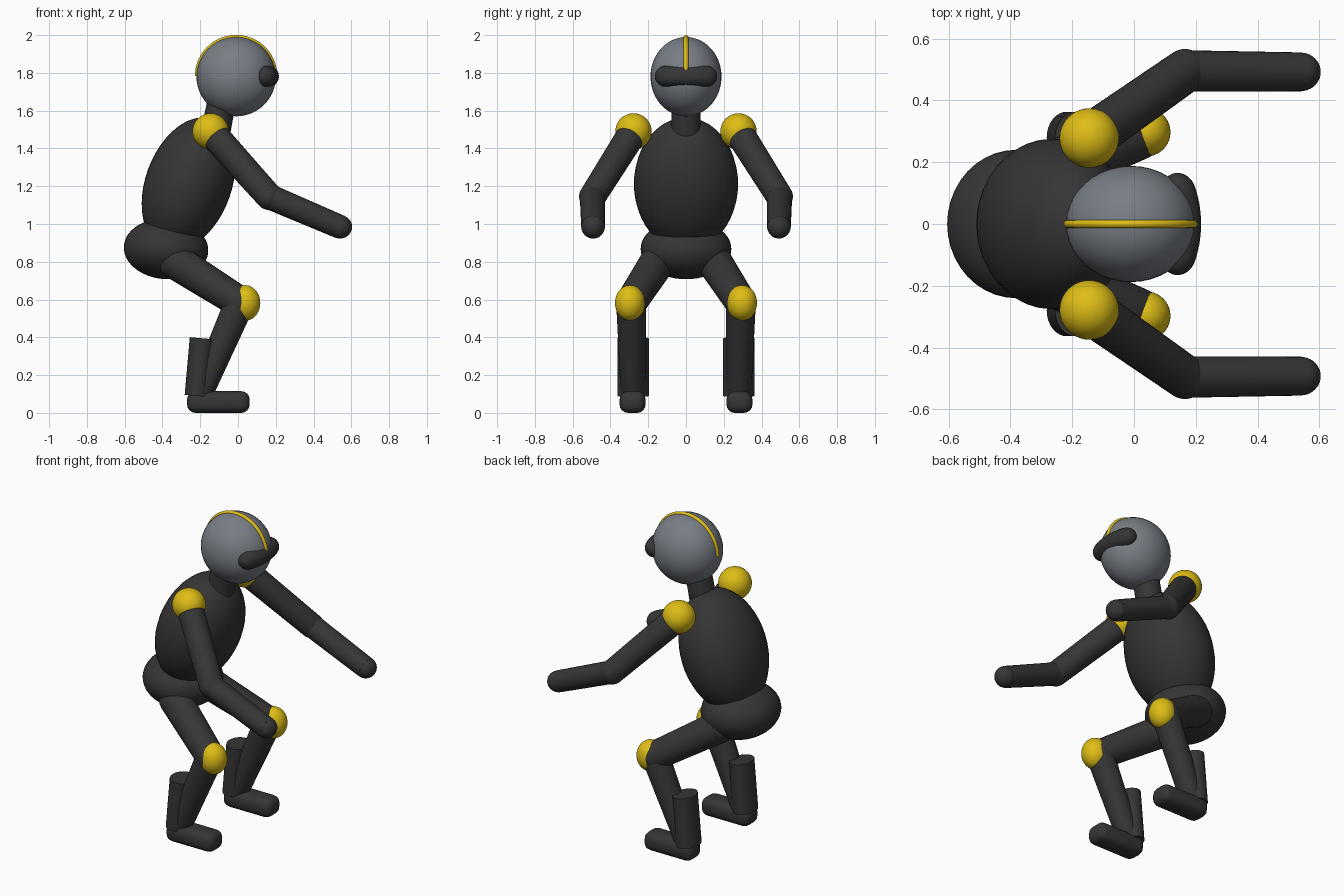
import bpy, bmesh, math
from mathutils import Vector, Matrix

if "Cube" in bpy.data.objects:
    bpy.data.objects.remove(bpy.data.objects["Cube"])


def material(name, color):
    m = bpy.data.materials.new(name)
    m.diffuse_color = (*color, 1)
    m.use_nodes = True
    m.node_tree.nodes["Principled BSDF"].inputs["Base Color"].default_value = m.diffuse_color
    return m


DARK = material("charcoal", (0.036, 0.036, 0.036))
GREY = material("helmet grey", (0.19, 0.21, 0.24))
YELLOW = material("safety yellow", (0.73, 0.51, 0.008))


def finish(bm, name, mat, smooth=True):
    bmesh.ops.recalc_face_normals(bm, faces=bm.faces)
    for f in bm.faces:
        f.smooth = smooth
    me = bpy.data.meshes.new(name)
    bm.to_mesh(me)
    bm.free()
    me.materials.append(mat)
    ob = bpy.data.objects.new(name, me)
    bpy.context.collection.objects.link(ob)
    bpy.ops.object.select_all(action='DESELECT')
    ob.select_set(True)
    bpy.context.view_layer.objects.active = ob
    bpy.ops.object.shade_smooth_by_angle(angle=math.radians(40))
    return ob


def ellipsoid(name, center, radii, mat, tilt=0):
    """Ellipsoid leaned forward (towards +x) by tilt degrees."""
    bm = bmesh.new()
    bmesh.ops.create_uvsphere(bm, u_segments=40, v_segments=24, radius=1)
    m = (Matrix.Translation(center) @ Matrix.Rotation(math.radians(tilt), 4, 'Y')
         @ Matrix.Diagonal((*radii, 1)))
    bm.transform(m)
    return finish(bm, name, mat)


def limb(name, a, b, r1, r2, mat, flatten=1.0):
    """Tapered cylinder from a to b; flatten squeezes it along x."""
    a, b = Vector(a), Vector(b)
    d = b - a
    bm = bmesh.new()
    bmesh.ops.create_cone(bm, cap_ends=True, segments=32, radius1=r1, radius2=r2, depth=d.length)
    rot = Vector((0, 0, 1)).rotation_difference(d).to_matrix().to_4x4()
    bm.transform(Matrix.Translation((a + b) / 2) @ rot @ Matrix.Diagonal((flatten, 1, 1, 1)))
    return finish(bm, name, mat)


def tube(name, points, radii, normal, mat, sides=20):
    """Round tube along a flat path whose plane has the given normal."""
    bm = bmesh.new()
    n = Vector(normal)
    pts = [Vector(p) for p in points]
    rings = []
    for i, p in enumerate(pts):
        t = (pts[min(i + 1, len(pts) - 1)] - pts[max(i - 1, 0)]).normalized()
        side = t.cross(n)
        rings.append([bm.verts.new(p + radii[i] * (math.cos(k * math.tau / sides) * n
                                                   + math.sin(k * math.tau / sides) * side))
                      for k in range(sides)])
    for r, s in zip(rings, rings[1:]):
        for k in range(sides):
            j = (k + 1) % sides
            bm.faces.new((r[k], r[j], s[j], s[k]))
    bm.faces.new(rings[0])
    bm.faces.new(rings[-1])
    return finish(bm, name, mat)


def rounded_box(name, lo, hi, bevel, mat):
    lo, hi = Vector(lo), Vector(hi)
    bm = bmesh.new()
    bmesh.ops.create_cube(bm, size=1)
    bm.transform(Matrix.Translation((lo + hi) / 2) @ Matrix.Diagonal((*(hi - lo), 1)))
    bmesh.ops.bevel(bm, geom=bm.edges[:], offset=bevel, segments=4, profile=0.5, affect='EDGES')
    return finish(bm, name, mat)


# Trunk
ellipsoid("torso", (-0.262, 0, 1.212), (0.228, 0.276, 0.365), DARK, 20)
ellipsoid("pelvis", (-0.381, 0, 0.868), (0.224, 0.24, 0.16), DARK, 4)
limb("neck", (-0.12, 0, 1.48), (-0.08, 0, 1.68), 0.078, 0.075, DARK)

# Helmet with crest and visor
ellipsoid("helmet", (-0.01, 0, 1.78), (0.21, 0.188, 0.21), GREY)
crest = [(-0.01 + 0.205 * math.cos(math.pi * i / 40), 0, 1.783 + 0.205 * math.sin(math.pi * i / 40))
         for i in range(41)]
tube("helmet_crest", crest, [0.013] * 41, (0, 1, 0), YELLOW, 12)

VR = 0.057  # visor thickness radius
visor, visor_r = [], []
for i in range(33):
    y = -0.16 * math.cos(math.pi * i / 32)
    over = min(max(abs(y) - (0.16 - VR), 0), VR * 0.995)
    visor.append((0.16 - 1.6 * y * y, y, 1.782))
    visor_r.append(math.sqrt(VR * VR - over * over))
tube("visor", visor, visor_r, (0, 0, 1), DARK)

# Arms and legs on both sides
for side, s in (("left", 1), ("right", -1)):
    shoulder, elbow, hand = (-0.145, s * 0.278, 1.49), (0.165, s * 0.495, 1.145), (0.54, s * 0.492, 0.985)
    ellipsoid(side + "_shoulder_pad", shoulder, (0.096, 0.096, 0.096), YELLOW)
    limb(side + "_upper_arm", shoulder, elbow, 0.077, 0.071, DARK)
    ellipsoid(side + "_elbow", elbow, (0.071, 0.071, 0.071), DARK)
    limb(side + "_forearm", elbow, hand, 0.067, 0.063, DARK)
    ellipsoid(side + "_hand", hand, (0.064, 0.062, 0.062), DARK)

    hip, knee, ankle = (-0.33, s * 0.15, 0.80), (0.01, s * 0.29, 0.585), (-0.195, s * 0.28, 0.11)
    ellipsoid(side + "_hip", hip, (0.093, 0.093, 0.093), DARK)
    limb(side + "_thigh", hip, knee, 0.094, 0.084, DARK)
    ellipsoid(side + "_knee", knee, (0.084, 0.084, 0.084), DARK)
    ellipsoid(side + "_knee_pad", (0.038, s * 0.297, 0.582), (0.08, 0.079, 0.094), YELLOW)
    limb(side + "_shin", knee, ankle, 0.08, 0.066, DARK)
    limb(side + "_calf_guard", (-0.217, s * 0.28, 0.09), (-0.19, s * 0.28, 0.395), 0.083, 0.083, DARK, 0.79)
    rounded_box(side + "_foot", (-0.27, s * 0.283 - 0.069, 0), (0.062, s * 0.283 + 0.069, 0.115), 0.045, DARK)
